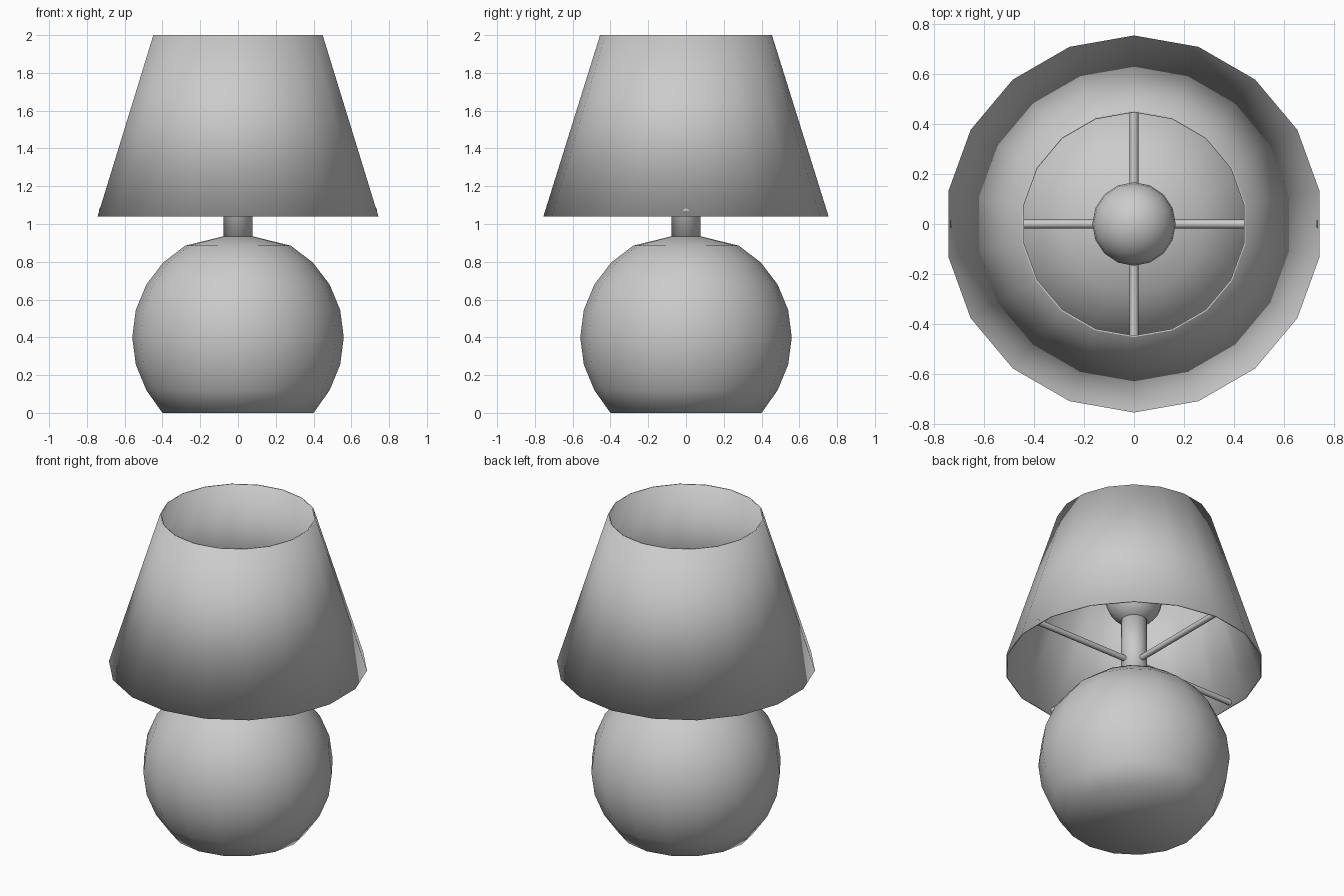
import bpy, bmesh
from math import cos, sin, pi, radians
from mathutils import Matrix, Vector

if "Cube" in bpy.data.objects:
    bpy.data.objects.remove(bpy.data.objects["Cube"])


def finish(name, bm):
    bmesh.ops.recalc_face_normals(bm, faces=bm.faces)
    for f in bm.faces:
        f.smooth = True
    mesh = bpy.data.meshes.new(name)
    bm.to_mesh(mesh)
    bm.free()
    ob = bpy.data.objects.new(name, mesh)
    bpy.context.collection.objects.link(ob)
    return ob


def lathe(name, profile, sides, closed=False):
    """Revolve (radius, z) points; a closed profile makes a hollow shell."""
    bm = bmesh.new()
    rings = []
    for r, z in profile:
        angles = [pi / 2 + 2 * pi * i / sides for i in range(sides)]
        rings.append([bm.verts.new((r * cos(a), r * sin(a), z)) for a in angles])
    pairs = list(zip(rings, rings[1:]))
    if closed:
        pairs.append((rings[-1], rings[0]))
    else:
        bm.faces.new(rings[0])
        bm.faces.new(rings[-1])
    for lo, hi in pairs:
        for i in range(sides):
            j = (i + 1) % sides
            bm.faces.new((lo[i], lo[j], hi[j], hi[i]))
    return finish(name, bm)


# Round base, cut flat underneath and shallow on top
R, ZC = 0.56, 0.40
base = [(R * cos(radians(a)), ZC + R * sin(radians(a))) for a in range(-45, 61, 15)]
base[0] = (0.40, 0.0)
lathe("base", base + [(0.077, 0.935)], 16)

# Neck
lathe("neck", [(0.077, 0.92), (0.077, 1.36)], 16)

# Light bulb
bm = bmesh.new()
bmesh.ops.create_uvsphere(bm, u_segments=16, v_segments=12, radius=0.167,
                          matrix=Matrix.Translation((0, 0, 1.49)))
finish("bulb", bm)

# Thin open shade
lathe("shade", [(0.755, 1.04), (0.455, 2.0), (0.447, 2.0), (0.747, 1.04)], 18, closed=True)

# Four spokes holding the shade
for i in range(4):
    bm = bmesh.new()
    bmesh.ops.create_cone(bm, cap_ends=True, segments=8, radius1=0.018, radius2=0.018,
                          depth=0.68)
    turn = Matrix.Rotation(i * pi / 2, 4, 'Z')
    place = turn @ Matrix.Translation((0.395, 0, 1.065)) @ Matrix.Rotation(pi / 2, 4, 'Y')
    bmesh.ops.transform(bm, matrix=place, verts=bm.verts)
    ob = finish("spoke_%d" % (i + 1), bm)
    for p in ob.data.polygons:
        p.use_smooth = len(p.vertices) == 4
